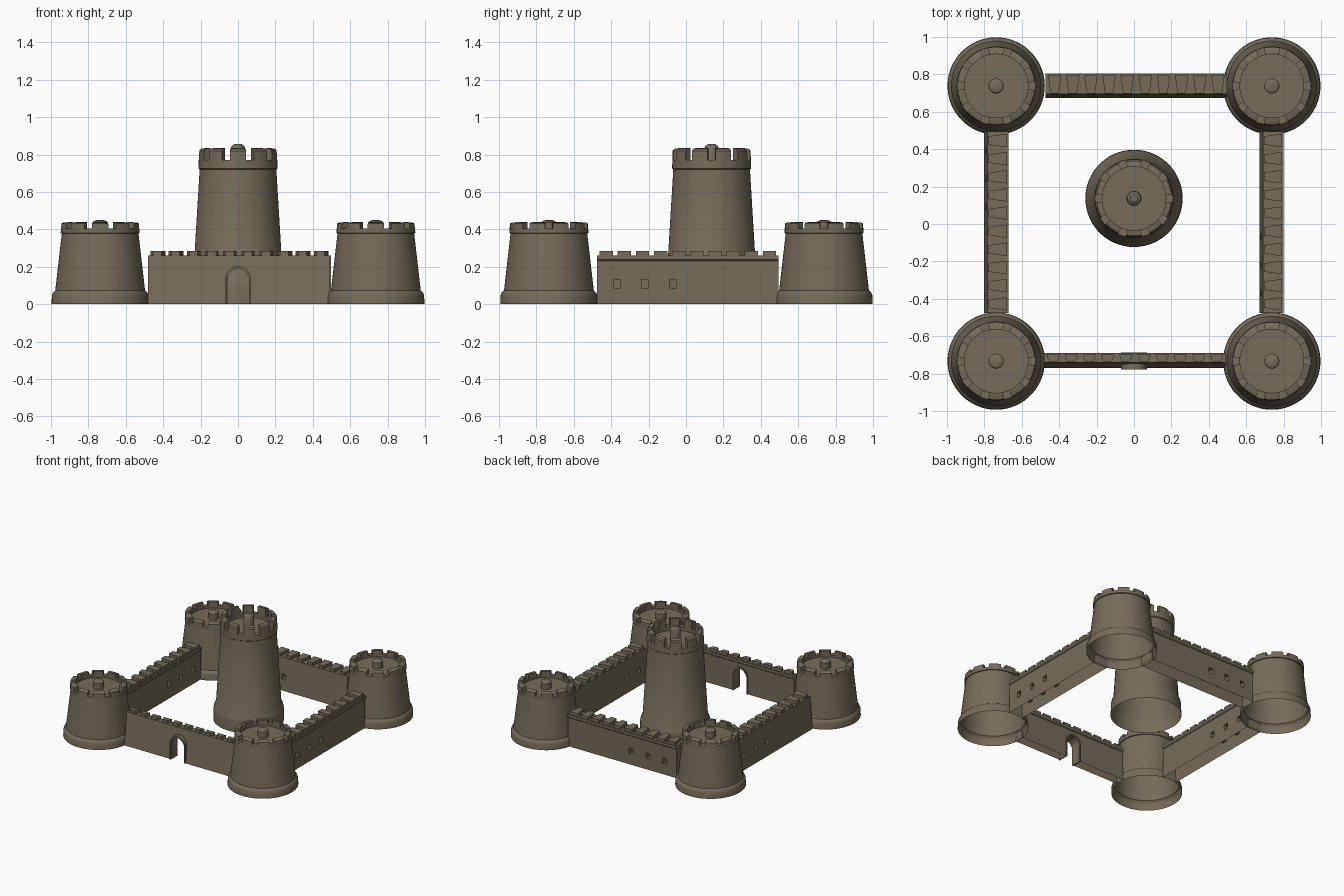
import bpy, bmesh
from math import sin, cos, pi, radians
from mathutils import Matrix

if "Cube" in bpy.data.objects:
    bpy.data.objects.remove(bpy.data.objects["Cube"])

# Single weathered stone colour
stone = bpy.data.materials.new("weathered stone")
stone.use_nodes = True
colour = (0.18, 0.15, 0.1, 1)
stone.diffuse_color = colour
stone.node_tree.nodes["Principled BSDF"].inputs["Base Color"].default_value = colour


def make_object(name, bm, smooth=False):
    mesh = bpy.data.meshes.new(name)
    bm.to_mesh(mesh)
    bm.free()
    mesh.materials.append(stone)
    obj = bpy.data.objects.new(name, mesh)
    bpy.context.collection.objects.link(obj)
    bpy.ops.object.select_all(action="DESELECT")
    obj.select_set(True)
    bpy.context.view_layer.objects.active = obj
    if smooth:
        bpy.ops.object.shade_smooth_by_angle(angle=radians(30))
    return obj


def lathe(bm, profile, steps=60):
    verts = [bm.verts.new((r, 0, z)) for r, z in profile]
    edges = [bm.edges.new(pair) for pair in zip(verts, verts[1:])]
    bmesh.ops.spin(bm, geom=verts + edges, cent=(0, 0, 0), axis=(0, 0, 1),
                   angle=2 * pi, steps=steps)
    bmesh.ops.remove_doubles(bm, verts=bm.verts, dist=0.0002)


def loft(bm, rings):
    # Closed solid through rings of equal point count
    rows = [[bm.verts.new(p) for p in ring] for ring in rings]
    for a, b in zip(rows, rows[1:]):
        for i in range(len(a)):
            j = (i + 1) % len(a)
            bm.faces.new((a[i], a[j], b[j], b[i]))
    bm.faces.new(rows[0][::-1])
    bm.faces.new(rows[-1])


def tidy(bm):
    bmesh.ops.recalc_face_normals(bm, faces=bm.faces)


# Towers: hollow flared shell, sunken floor, centre post, ten merlons
def tower(name, x, y, height):
    bm = bmesh.new()
    shell = [(0.26, 0), (0.258, 0.09), (0.253, 0.115), (0.24, 0.14), (0.205, 0.72),
             (0.211, 0.725), (0.21, 0.77), (0.17, 0.77), (0.17, 0.74), (0, 0.74)]
    lathe(bm, shell)
    lathe(bm, [(0.04, 0.74), (0.04, 0.83), (0.034, 0.845), (0.02, 0.855), (0, 0.855)])
    for k in range(10):
        rings = []
        for i in range(5):
            a = radians(36 * k + 6 * (i - 2) - 90)
            section = [(0.17, 0.768), (0.21, 0.768), (0.208, 0.82), (0.2, 0.83), (0.17, 0.835)]
            rings.append([(r * cos(a), r * sin(a), z) for r, z in section])
        loft(bm, rings)
    tidy(bm)
    bm.transform(Matrix.Translation((x, y, 0)) @ Matrix.Diagonal((1, 1, height, 1)))
    make_object(name, bm, True)


def box(bm, size, centre):
    bmesh.ops.create_cube(bm, size=1, matrix=Matrix.Translation(centre)
                          @ Matrix.Diagonal((*size, 1)))


def arch(bm, radius, spring, y0, y1):
    outline = [(-radius, -0.01)]
    outline += [(-radius * cos(pi * i / 16), spring + radius * sin(pi * i / 16))
                for i in range(17)]
    outline += [(radius, -0.01)]
    loft(bm, [[(x, y, z) for x, z in outline] for y in (y0, y1)])
    tidy(bm)


def cut(obj, bm):
    cutter = make_object("opening_cutter", bm)
    cutter.hide_render = True
    mod = obj.modifiers.new("opening", "BOOLEAN")
    mod.operation = "DIFFERENCE"
    mod.solver = "EXACT"
    mod.object = cutter
    bpy.context.view_layer.objects.active = obj
    bpy.ops.object.modifier_apply(modifier=mod.name)
    bpy.data.objects.remove(cutter)


def open_bottom(obj):
    bm = bmesh.new()
    bm.from_mesh(obj.data)
    base = [f for f in bm.faces if all(v.co.z < 0.002 for v in f.verts)]
    bmesh.ops.delete(bm, geom=base, context="FACES")
    bm.to_mesh(obj.data)
    bm.free()


# Walls: battered on one side, band under the battlements on the other
def wall(name, place, depth, batter, windows=(), gate=False):
    half, top = 0.485, 0.26
    low, high = -depth / 2, depth / 2
    section = [(low, 0), (low + batter, top), (high, top), (high, 0.238),
               (high - 0.006, 0.232), (high - 0.006, 0)]
    bm = bmesh.new()
    loft(bm, [[(x, y, z) for y, z in section] for x in (-half, half)])
    tidy(bm)
    obj = make_object(name, bm)
    bm = bmesh.new()
    for x in windows:
        box(bm, (0.036, depth * 2, 0.045), (x, 0, 0.11))
    if gate:
        arch(bm, 0.062, 0.135, -depth, depth)
    cut(obj, bm)
    open_bottom(obj)
    obj.matrix_world = place

    # Tapered merlons along the wall top
    bm = bmesh.new()
    inner, outer = low + batter + 0.004, high - 0.008
    for k in range(10):
        x = (k - 4.5) * 0.097
        plan = [(x - 0.022, inner), (x + 0.022, inner), (x + 0.036, outer), (x - 0.036, outer)]
        loft(bm, [[(px, py, z) for px, py in plan] for z in (top - 0.002, 0.284)])
    tidy(bm)
    make_object(name + "_merlons", bm).matrix_world = place


turn = Matrix.Rotation(-pi / 2, 4, "Z")
right_windows = [0.08, 0.23, 0.38]
left_windows = [-x for x in right_windows]
wall("front_wall", Matrix.Translation((0.005, -0.73, 0)), 0.08, 0.03, gate=True)
wall("back_wall", Matrix.Translation((0.012, 0.74, 0)), 0.13, 0.02, left_windows)
wall("left_wall", Matrix.Translation((0.735, 0.01, 0)) @ turn, 0.13, 0.02, right_windows)
wall("right_wall", Matrix.Translation((-0.737, 0.01, 0)) @ turn, 0.13, 0.02, left_windows)

# Gate surround
bm = bmesh.new()
arch(bm, 0.069, 0.135, -0.778, -0.688)
surround = make_object("gate_surround", bm)
bm = bmesh.new()
arch(bm, 0.06, 0.135, -0.9, -0.6)
bm.transform(Matrix.Translation((0, 0, -0.005)))
cut(surround, bm)
bm = bmesh.new()
box(bm, (1, 1, 0.1), (0, -0.73, -0.05))
cut(surround, bm)

# Corner towers and the tall keep
for side, x in (("left", 0.737), ("right", -0.737)):
    for end, y in (("front", -0.733), ("back", 0.738)):
        tower(f"{end}_{side}_tower", x, y, 0.525)
tower("keep", 0, 0.137, 1)
